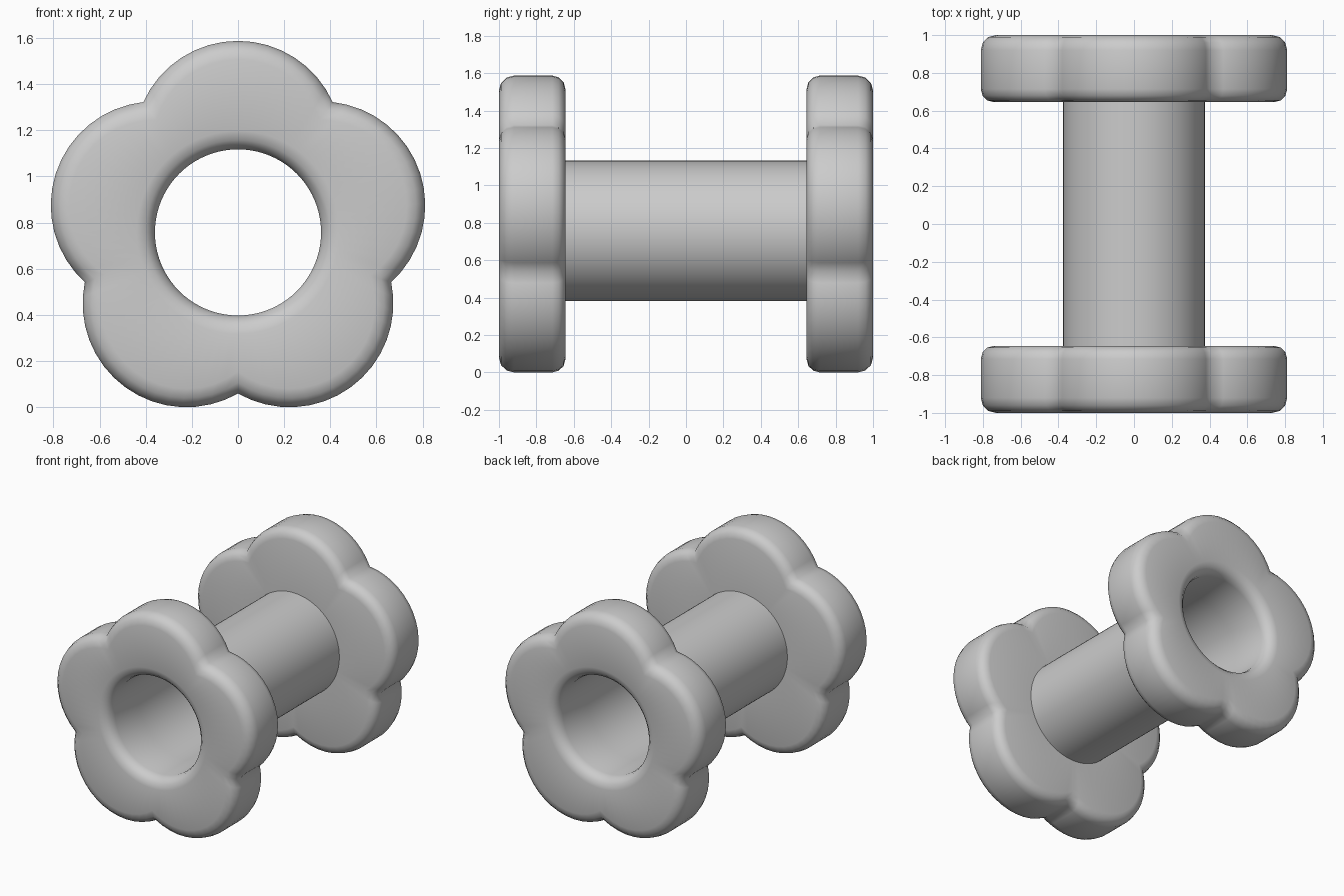
import bpy, bmesh, math

if "Cube" in bpy.data.objects:
    bpy.data.objects.remove(bpy.data.objects["Cube"])

CZ = 0.757            # axis height
D, R = 0.38, 0.45     # petal centre distance and petal radius
HOLE, TUBE = 0.36, 0.375
Y_IN, Y_OUT = 0.645, 1.0
N = 80                # 16 steps per petal


def petal_radius(a, inset):
    # distance from the axis to the rim of five overlapping circles
    t = (a - math.pi / 2 + math.pi / 5) % (2 * math.pi / 5) - math.pi / 5
    r = R - inset
    return D * math.cos(t) + math.sqrt(r * r - (D * math.sin(t)) ** 2)


def loft(name, rings):
    # closed loop of rings around the y axis; each ring is (y, radius function)
    bm = bmesh.new()
    loops = []
    for y, rad in rings:
        loop = []
        for i in range(N):
            a = math.pi / 2 + math.pi / 5 + 2 * math.pi * i / N
            loop.append(bm.verts.new((rad(a) * math.cos(a), y, CZ + rad(a) * math.sin(a))))
        loops.append(loop)
    for k, lo in enumerate(loops):
        nx = loops[(k + 1) % len(loops)]
        for i in range(N):
            j = (i + 1) % N
            bm.faces.new((lo[i], lo[j], nx[j], nx[i]))
    bmesh.ops.recalc_face_normals(bm, faces=bm.faces)
    me = bpy.data.meshes.new(name)
    bm.to_mesh(me)
    bm.free()
    ob = bpy.data.objects.new(name, me)
    bpy.context.collection.objects.link(ob)
    bpy.ops.object.select_all(action='DESELECT')
    ob.select_set(True)
    bpy.context.view_layer.objects.active = ob
    bpy.ops.object.shade_smooth_by_angle(angle=math.radians(65))
    return ob


def petal(y, inset):
    return (y, lambda a: petal_radius(a, inset))


def circle(y, r):
    return (y, lambda a: r)


# Flower flange: rounded rim on both faces, rounded hole mouth on the outer face
quarter = [math.radians(d) for d in (0, 30, 60, 90)]
B1, B2 = 0.07, 0.08
rings = [circle(Y_IN, HOLE)]
rings += [petal(Y_IN + B1 * (1 - math.cos(q)), B1 * (1 - math.sin(q))) for q in quarter]
rings += [petal(Y_OUT - B2 * (1 - math.sin(q)), B2 * (1 - math.cos(q))) for q in quarter]
rings += [circle(Y_OUT - B2 * (1 - math.cos(q)), HOLE + B2 * (1 - math.sin(q))) for q in quarter]
flange = loft("flower_flanges", rings)
mir = flange.modifiers.new("mirror", 'MIRROR')
mir.use_axis = (False, True, False)

# Hollow tube joining the two flanges
loft("tube", [circle(-Y_IN, HOLE), circle(-Y_IN, TUBE), circle(Y_IN, TUBE), circle(Y_IN, HOLE)])
